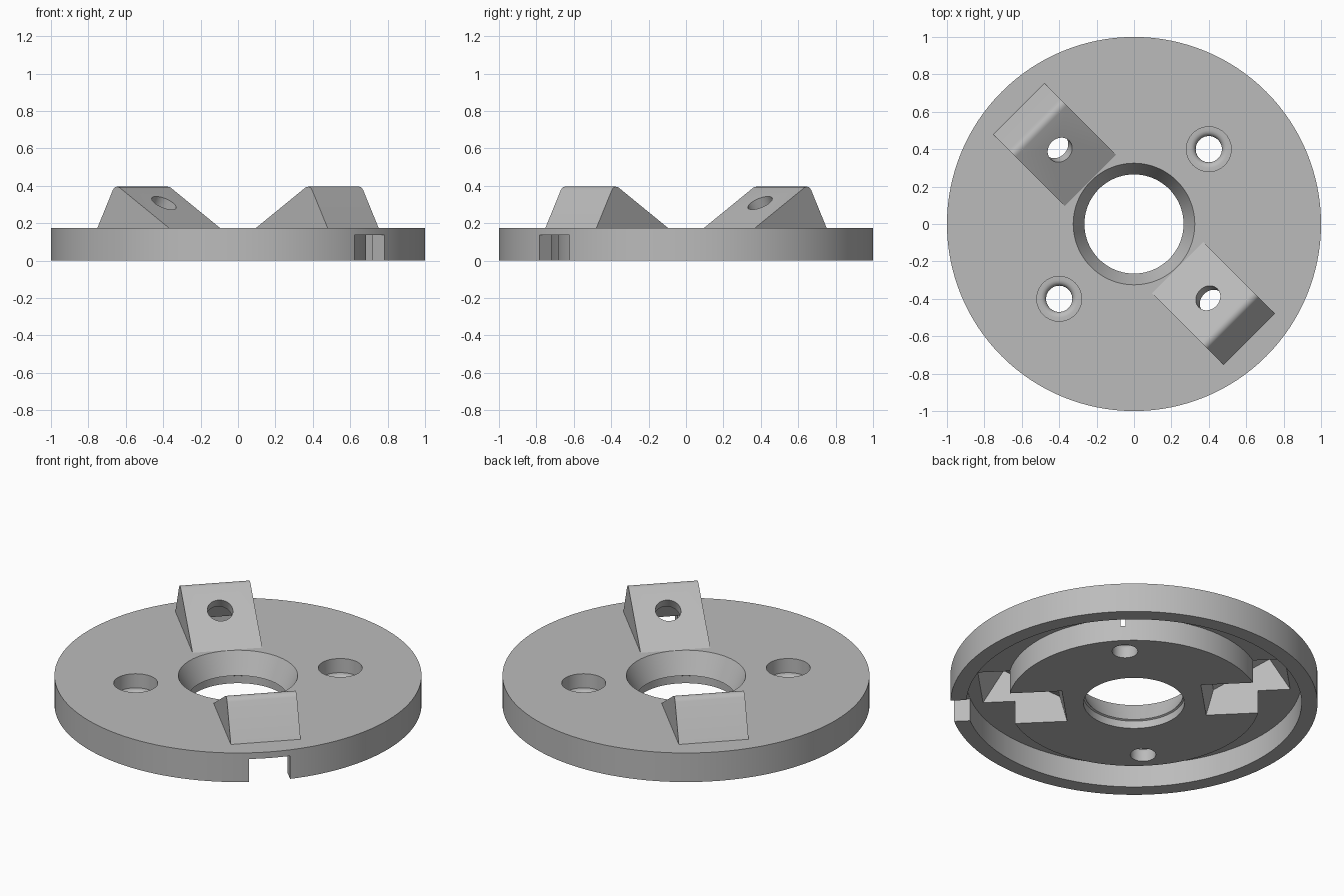
import bpy, bmesh
from math import radians, sin, cos, pi
from mathutils import Matrix

cube = bpy.data.objects.get("Cube")
if cube:
    bpy.data.objects.remove(cube, do_unlink=True)

grey = bpy.data.materials.new("plain_grey")
grey.use_nodes = True
colour = (0.5, 0.5, 0.5, 1)
grey.diffuse_color = colour
grey.node_tree.nodes["Principled BSDF"].inputs["Base Color"].default_value = colour

TOP = 0.175      # top of the plate
ROOF = 0.14      # ceiling of the ring groove and rim notch


def finish(name, bm):
    """Turn a bmesh into a linked object with outward normals."""
    bmesh.ops.recalc_face_normals(bm, faces=bm.faces)
    mesh = bpy.data.meshes.new(name)
    bm.to_mesh(mesh)
    bm.free()
    mesh.materials.append(grey)
    obj = bpy.data.objects.new(name, mesh)
    bpy.context.collection.objects.link(obj)
    return obj


def lathe(name, profile, steps):
    """Spin a closed (radius, z) outline round the z axis."""
    bm = bmesh.new()
    rings = []
    for i in range(steps):
        a = 2 * pi * i / steps
        rings.append([bm.verts.new((r * cos(a), r * sin(a), z)) for r, z in profile])
    n = len(profile)
    for i in range(steps):
        p, q = rings[i], rings[(i + 1) % steps]
        for j in range(n):
            k = (j + 1) % n
            bm.faces.new((p[j], q[j], q[k], p[k]))
    bmesh.ops.remove_doubles(bm, verts=bm.verts, dist=1e-5)
    return finish(name, bm)


def prism(name, outline, half_width, angle, ridge=None, ridge_offset=0.0):
    """Extrude a (radial, z) outline sideways, then turn it to its angle."""
    bm = bmesh.new()
    sides = [[bm.verts.new((r, s * half_width, z)) for r, z in outline] for s in (-1, 1)]
    n = len(outline)
    for side in sides:
        bm.faces.new(side)
    for j in range(n):
        k = (j + 1) % n
        bm.faces.new((sides[0][j], sides[0][k], sides[1][k], sides[1][j]))
    if ridge is not None:
        edge = bm.edges.get((sides[0][ridge], sides[1][ridge]))
        bmesh.ops.bevel(bm, geom=[edge], offset=ridge_offset, segments=5,
                        profile=0.5, affect='EDGES')
    bm.transform(Matrix.Rotation(angle, 4, 'Z'))
    return finish(name, bm)


def cut(target, cutter):
    """Subtract the cutter from the target."""
    cutter.hide_render = True
    mod = target.modifiers.new("cut", 'BOOLEAN')
    mod.operation = 'DIFFERENCE'
    mod.solver = 'EXACT'
    mod.object = cutter
    bpy.context.view_layer.objects.active = target
    bpy.ops.object.modifier_apply(modifier=mod.name)


def discard(obj):
    bpy.data.objects.remove(obj, do_unlink=True)


# Round plate: outer rim, ring groove underneath, hub and tapered bore
plate = lathe("round_plate", [
    (1, 0), (1, TOP), (0.325, TOP), (0.265, 0.05), (0.275, 0.045), (0.275, 0),
    (0.685, 0), (0.685, ROOF), (0.913, ROOF), (0.913, 0)], 128)

# Counterbored screw holes with a rounded lip
lip = [(0.1 - 0.03 * sin(t * pi / 8), 0.06 + 0.03 * cos(t * pi / 8)) for t in range(5)]
screw_outline = [(0, 0.3), (0.12, 0.3), (0.12, 0.09)] + lip + [(0.07, -0.1), (0, -0.1)]
for side in (-1, 1):
    screw = lathe("screw_cutter", screw_outline, 40)
    screw.data.transform(Matrix.Translation((side * 0.4, side * 0.4, 0)))
    cut(plate, screw)
    discard(screw)

# Notch through the rim
notch = prism("notch_cutter", [(0.88, -0.1), (1.1, -0.1), (1.1, 0.138), (0.88, 0.138)],
              0.113, radians(-45))
cut(plate, notch)
discard(notch)

# Two hollow wedge blocks, each with a hole square to its long slope
wedge_outline = [(0.33, 0.16), (0.33, TOP), (0.735, 0.409), (0.87, TOP), (0.87, 0.16)]
pocket_outline = [(0.37, -0.05), (0.38, 0), (0.42, 0.157), (0.7276, 0.335),
                  (0.84, 0.14), (0.84, -0.05)]
blocks = []
for label, angle in (("front", radians(-45)), ("back", radians(135))):
    wedge = prism(label + "_wedge_block", wedge_outline, 0.193, angle, 2, 0.038)
    pocket = prism("pocket_cutter", pocket_outline, 0.165, angle)
    cut(plate, pocket)
    cut(wedge, pocket)
    bolt = lathe("bolt_cutter", [(0, -0.11), (0.07, -0.11), (0.07, 0.15), (0, 0.15)], 40)
    bolt.data.transform(Matrix.Rotation(angle, 4, 'Z')
                        @ Matrix.Translation((0.56, 0, 0.308))
                        @ Matrix.Rotation(radians(-30), 4, 'Y'))
    cut(wedge, bolt)
    discard(pocket)
    discard(bolt)
    blocks.append(wedge)

# Smooth the round surfaces and keep the edges sharp
bpy.ops.object.select_all(action='DESELECT')
for obj in [plate] + blocks:
    obj.select_set(True)
bpy.context.view_layer.objects.active = plate
bpy.ops.object.shade_smooth_by_angle(angle=radians(28))
